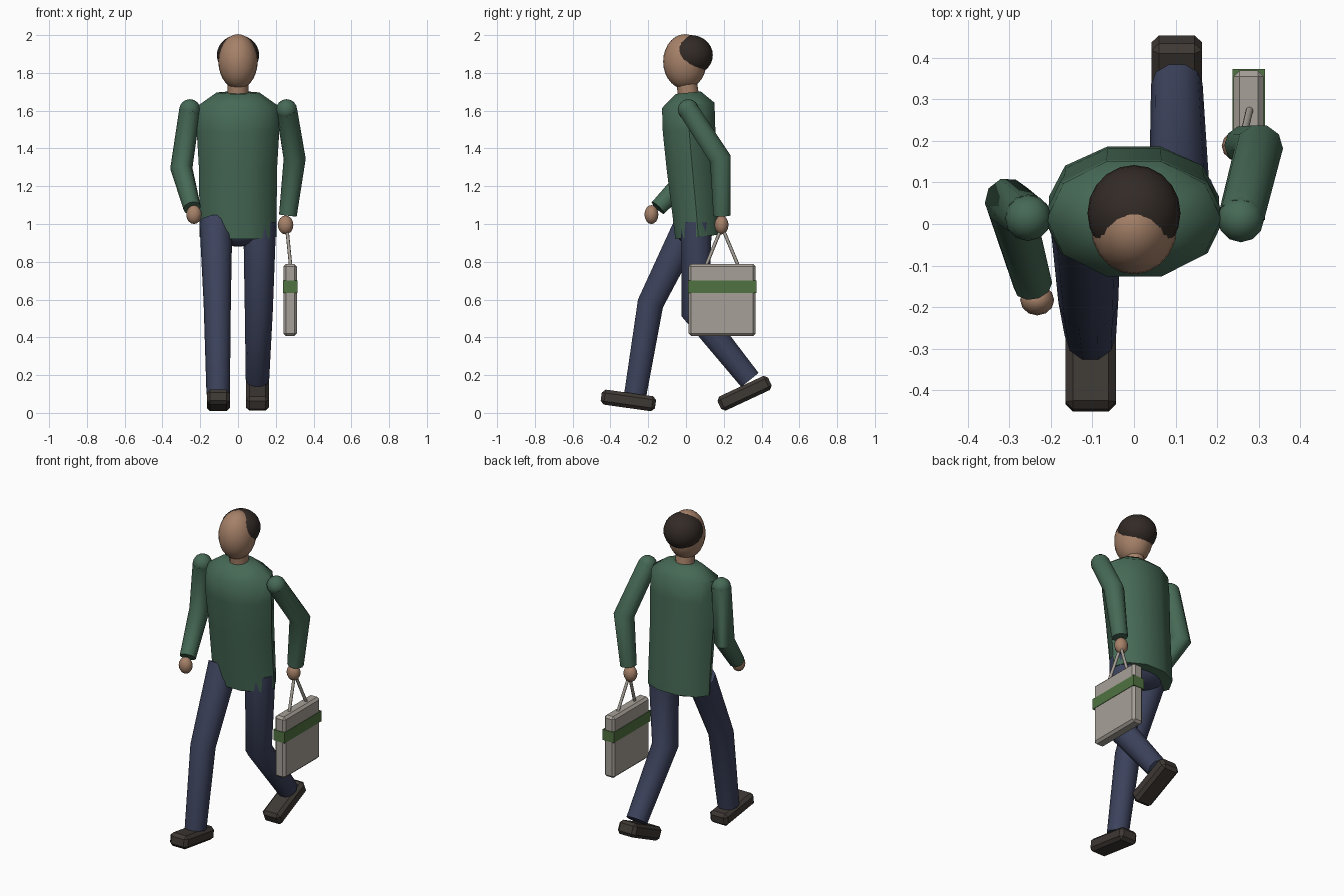
import bpy, bmesh, math
from mathutils import Vector, Matrix

if "Cube" in bpy.data.objects:
    bpy.data.objects.remove(bpy.data.objects["Cube"])


def mat(name, r, g, b):
    m = bpy.data.materials.new(name)
    m.diffuse_color = (r, g, b, 1)
    m.use_nodes = True
    m.node_tree.nodes["Principled BSDF"].inputs["Base Color"].default_value = m.diffuse_color
    return m


GREEN = mat("jumper_green", .061, .141, .091)
NAVY = mat("trouser_navy", .045, .055, .107)
SKIN = mat("skin", .38, .22, .14)
HAIR = mat("hair_dark", .032, .023, .019)
SHOE = mat("shoe_dark", .048, .04, .034)
BAG = mat("bag_grey", .38, .35, .31)
BAND = mat("band_green", .08, .17, .053)


def finish(name, bm, m, angle=50):
    bmesh.ops.recalc_face_normals(bm, faces=bm.faces)
    me = bpy.data.meshes.new(name)
    bm.to_mesh(me)
    bm.free()
    ob = bpy.data.objects.new(name, me)
    bpy.context.collection.objects.link(ob)
    me.materials.append(m)
    bpy.ops.object.select_all(action='DESELECT')
    ob.select_set(True)
    bpy.context.view_layer.objects.active = ob
    bpy.ops.object.shade_smooth_by_angle(angle=math.radians(angle))
    return ob


def loft(name, rings, m):
    """Skin a list of point rings and cap both ends."""
    bm = bmesh.new()
    rs = [[bm.verts.new(p) for p in r] for r in rings]
    n = len(rs[0])
    for a, b in zip(rs, rs[1:]):
        for i in range(n):
            bm.faces.new((a[i], a[(i + 1) % n], b[(i + 1) % n], b[i]))
    bm.faces.new(rs[0])
    bm.faces.new(rs[-1])
    return finish(name, bm, m)


def limb(name, pts, radii, m, n=10):
    """Tapered tube along a path with mitred joints."""
    pts = [Vector(p) for p in pts]
    rings = []
    for i, (p, r) in enumerate(zip(pts, radii)):
        d0 = (pts[max(i, 1)] - pts[max(i, 1) - 1]).normalized()
        j = min(i + 1, len(pts) - 1)
        d1 = (pts[j] - pts[j - 1]).normalized()
        cut = (d0 + d1).normalized()
        u = (Vector((1, 0, 0)) - d0 * d0.x).normalized()
        v = d0.cross(u)
        ring = []
        for k in range(n):
            a = 2 * math.pi * k / n
            q = (u * math.cos(a) + v * math.sin(a)) * r
            ring.append(p + q - d0 * (q.dot(cut) / d0.dot(cut)))
        rings.append(ring)
    return loft(name, rings, m)


def ball(name, c, r, m, u=16, v=10):
    bm = bmesh.new()
    bmesh.ops.create_uvsphere(bm, u_segments=u, v_segments=v, radius=1)
    bmesh.ops.transform(bm, verts=bm.verts,
                        matrix=Matrix.Translation(c) @ Matrix.Diagonal((*r, 1)))
    return finish(name, bm, m)


def box(name, c, size, m, bevel, tilt=0):
    bm = bmesh.new()
    bmesh.ops.create_cube(bm, size=1)
    bmesh.ops.scale(bm, verts=bm.verts, vec=size)
    if bevel:
        bmesh.ops.bevel(bm, geom=bm.edges[:], offset=bevel, segments=1, affect='EDGES')
    bmesh.ops.transform(bm, verts=bm.verts, matrix=Matrix.Translation(c)
                        @ Matrix.Rotation(math.radians(tilt), 4, 'X'))
    return finish(name, bm, m, 30)


# Head, hair and neck
ball("head", (0, -.006, 1.86), (.104, .115, .145), SKIN, 20, 14)
ball("hair", (0, .026, 1.894), (.112, .116, .106), HAIR, 20, 14)
limb("neck", [(0, .015, 1.66), (0, .003, 1.76)], [.056, .054], SKIN, 12)

# Jumper body: ten-sided rings leaning forward (z, half width, half depth, centre y)
rings = []
for z, rx, ry, cy in [(.932, .205, .128, .065), (1.05, .204, .133, .056), (1.3, .207, .142, .033),
                      (1.5, .219, .146, .016), (1.628, .21, .146, .012), (1.695, .115, .07, .012)]:
    ring = []
    for k in range(10):
        a = 2 * math.pi * k / 10
        y = ry * math.sin(a)
        ring.append((rx * math.cos(a), cy + y, z + .1 * y))
    rings.append(ring)
loft("jumper_body", rings, GREEN)

# Arms: shoulder ball, sleeve and hand
for side, pts, hand in [
        ("left", [(.257, .012, 1.605), (.3, .182, 1.345), (.264, .19, 1.045)], (.252, .188, .995)),
        ("right", [(-.255, .015, 1.605), (-.3, .05, 1.295), (-.243, -.148, 1.085)],
         (-.233, -.183, 1.05))]:
    ball(side + "_shoulder", pts[0], (.056,) * 3, GREEN, 12, 8)
    limb(side + "_sleeve", pts, [.056, .058, .047], GREEN)
    ball(side + "_hand", hand, (.041, .037, .05), SKIN, 12, 8)

# Hips, legs and shoes
ball("hips", (0, .045, .97), (.16, .1, .09), NAVY)
limb("left_leg", [(.115, .055, 1.01), (.11, .048, .535), (.103, .338, .175)],
     [.087, .074, .062], NAVY)
limb("right_leg", [(-.117, .025, 1.01), (-.11, -.188, .58), (-.105, -.268, .1)],
     [.087, .072, .062], NAVY)
box("left_shoe", (.103, .31, .104), (.122, .295, .082), SHOE, .018, 25)
box("right_shoe", (-.104, -.305, .066), (.122, .29, .08), SHOE, .018, -8)

# Carried bag with band and two handle straps
box("bag", (.276, .191, .598), (.072, .356, .382), BAG, .014)
box("bag_band", (.276, .191, .668), (.078, .363, .066), BAND, 0)
for i, y in enumerate((.108, .274)):
    limb("bag_handle_%d" % (i + 1), [(.258, .19, .985), (.278, y, .785)], [.009, .009], BAG, 8)
